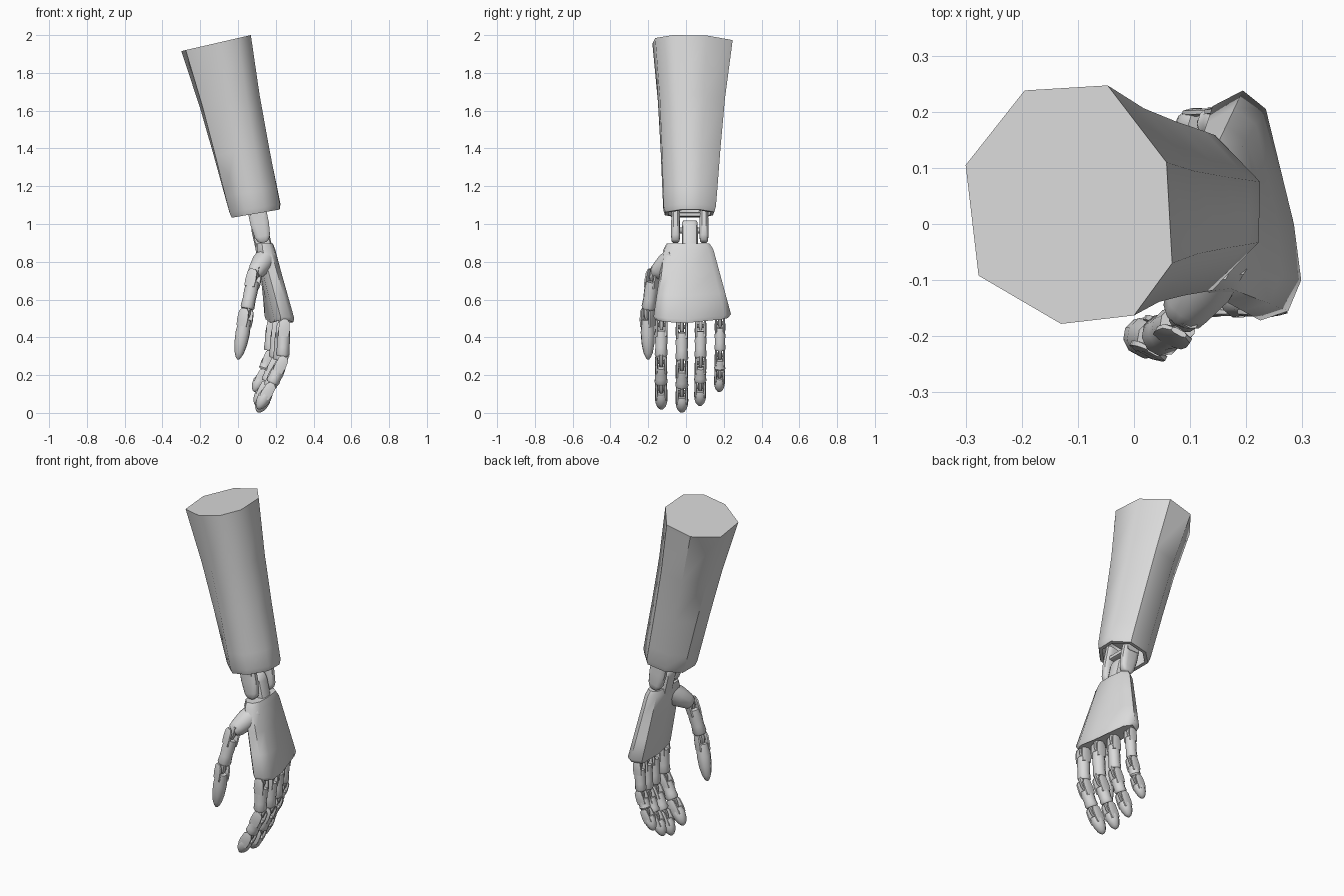
import bpy, bmesh, math
from mathutils import Vector

if "Cube" in bpy.data.objects:
    bpy.data.objects.remove(bpy.data.objects["Cube"])

grey = bpy.data.materials.new("light_grey")
grey.diffuse_color = (0.7, 0.7, 0.7, 1)
grey.use_nodes = True
grey.node_tree.nodes["Principled BSDF"].inputs["Base Color"].default_value = grey.diffuse_color


def loft(name, rings, angle=40):
    """Skin a list of equal-length point rings and cap both ends."""
    bm = bmesh.new()
    loops = [[bm.verts.new(p) for p in ring] for ring in rings]
    n = len(loops[0])
    for a, b in zip(loops, loops[1:]):
        for i in range(n):
            j = (i + 1) % n
            bm.faces.new((a[i], a[j], b[j], b[i]))
    bm.faces.new(loops[0])
    bm.faces.new(loops[-1])
    bmesh.ops.recalc_face_normals(bm, faces=bm.faces)
    me = bpy.data.meshes.new(name)
    bm.to_mesh(me)
    bm.free()
    me.shade_smooth()
    me.set_sharp_from_angle(angle=math.radians(angle))
    me.materials.append(grey)
    ob = bpy.data.objects.new(name, me)
    bpy.context.collection.objects.link(ob)
    return ob


def bone(name, a, b, sections, shift=0.0, sides=10, power=1.0, across=(0, 1, 0)):
    """Tube from a to b; sections are (fraction, half width, half depth)."""
    a, b = Vector(a), Vector(b)
    d = (b - a).normalized()
    s = Vector(across)
    s = (s - d * s.dot(d)).normalized()
    n = d.cross(s)

    def sp(v):
        return math.copysign(abs(v) ** power, v)
    rings = []
    for t, w, h in sections:
        ring = []
        for k in range(sides):
            ang = 2 * math.pi * (k + 0.5) / sides
            ring.append(a.lerp(b, t) + s * (shift + w * sp(math.cos(ang)))
                        + n * (h * sp(math.sin(ang))))
        rings.append(ring)
    return loft(name, rings)


def lerp_ring(a, b, t):
    return [Vector(p).lerp(Vector(q), t) for p, q in zip(a, b)]


def scaled(ring, k):
    c = sum(ring, Vector()) / len(ring)
    return [c + (p - c) * k for p in ring]


# Forearm: tapering octagonal sleeve with a recessed lower opening
top_xy = [(-.30, .105), (-.195, .238), (-.047, .247), (.058, .11),
          (.068, -.07), (0, -.163), (-.13, -.178), (-.277, -.092)]
low_xy = [(-.045, .08), (.03, .15), (.145, .158), (.225, .075),
          (.222, -.033), (.14, -.118), (.035, -.12), (-.045, -.04)]
top = [Vector((x, y, 2.0 + (x - .068) * .23)) for x, y in top_xy]
low = [Vector((x, y, 1.06 + (x + .045) * .17)) for x, y in low_xy]
rings = [scaled(lerp_ring(top, low, t), k) for t, k in
         ((0, 1), (.35, .95), (.65, .96), (.9, .99), (1, 1))]
rim = scaled([p + Vector((.004, 0, -.028)) for p in low], .94)
inner = scaled(rim, .86)
recess = [p + Vector((-.03, 0, .13)) for p in inner]
loft("forearm", rings + [rim, inner, recess], 46)

# Wrist: two fork arms, a crossbar and a central tongue
pill = [(0, .021, .050), (.55, .024, .050), (.85, .024, .042), (.96, .021, .030), (1, .014, .016)]
for i, y in enumerate((-.055, .095)):
    bone("wrist_fork_%d" % i, (.09, y, 1.12), (.136, y, .902), pill, power=.6, sides=12)
bone("wrist_crossbar", (.103, -.08, 1.05), (.103, .12, 1.05),
     [(0, .04, .014), (1, .04, .014)], sides=8, power=.5, across=(1, 0, 0))
bone("wrist_tongue", (.14, .02, .86), (.105, .02, 1.015),
     [(0, .043, .045), (.75, .043, .045), (.93, .042, .036), (1, .036, .02)], power=.5, sides=12)
bone("wrist_pin", (.125, -.07, .965), (.125, .11, .965),
     [(0, .016, .016), (1, .016, .016)], across=(1, 0, 0))

# Palm: flattened loft widening toward the knuckles
heel = [Vector(p + (.865,)) for p in
        [(.15, .145), (.183, .12), (.197, .02), (.195, -.07), (.172, -.115),
         (.13, -.12), (.10, -.085), (.093, .02), (.11, .12)]]
edge = [Vector((x, y, .515 - .02 * (1 - (y / .2) ** 2))) for x, y in
        [(.194, .238), (.235, .205), (.285, 0), (.298, -.10), (.275, -.155),
         (.225, -.172), (.19, -.13), (.168, 0), (.14, .21)]]
crown = scaled([p + Vector((-.005, 0, .031)) for p in heel], .86)
under = scaled([p + Vector((0, 0, -.02)) for p in edge], .93)
loft("palm", [crown, heel] + [lerp_ring(heel, edge, t) for t in (.33, .66)]
     + [edge, under], 50)

# Thumb mound reaching from the palm toward the thumb
bone("thumb_mound", (.155, -.05, .83), (.085, -.165, .735),
     [(0, .06, .055), (.4, .062, .058), (.8, .047, .047), (.95, .040, .040), (1, .030, .032)],
     across=(.5, -.1, .6))


def digit(name, pts, r, across=(0, 1, 0)):
    """Hinged digit: two links with forks and tongues, then a fingertip."""
    pts = [Vector(p) for p in pts]
    labels = ("proximal", "middle", "tip")[:len(pts) - 1]
    if len(labels) == 2:
        labels = ("proximal", "tip")
    for label, a, b in zip(labels, pts, pts[1:]):
        length = (b - a).length
        f = r * .75 / length                  # fork overlap as a fraction
        # Paired fork plates around the hinge
        for sgn in (-1, 1):
            bone("%s_%s_fork_%s" % (name, label, "a" if sgn < 0 else "b"), a, b,
                 [(-f * 1.15, r * .14, r * .4), (-f * .6, r * .22, r * .78),
                  (f, r * .24, r * .88), (f * 2.2, r * .22, r * .8)],
                 shift=sgn * r * .68, sides=8, power=.7, across=across)
        # Tongue and pin inside the forks
        d = (b - a).normalized()
        bone("%s_%s_tongue" % (name, label), a - d * r * 1.3, a + d * r * .7,
             [(0, r * .36, r * .6), (.7, r * .36, r * .6), (1, r * .3, r * .3)],
             sides=8, power=.6, across=across)
        s = Vector(across).normalized() * r * .8
        bone("%s_%s_pin" % (name, label), a - s, a + s,
             [(0, r * .3, r * .3), (1, r * .3, r * .3)], sides=8, across=(1, 0, .3))
        # Main body of the link
        if label == "tip":
            body = [(f * .9, r * .85, r * .85), (.4, r, r * 1.02), (.65, r * .9, r * .92),
                    (.85, r * .66, r * .66), (.96, r * .36, r * .36), (1, r * .12, r * .12)]
        else:
            body = [(f * 1.1, r * .88, r * .88), (.4, r * .96, r * .98), (.6, r * .9, r * .92),
                    (1 - f * 1.5, r * 1.0, r * 1.0), (1 - f * 1.1, r * .85, r * .85)]
        bone("%s_%s_body" % (name, label), a, b, body, across=across)


# Four fingers curling inward, then the thumb
digit("index_finger", [(.245, -.13, .465), (.235, -.132, .27), (.168, -.132, .13), (.105, -.13, .02)], .036)
digit("middle_finger", [(.232, -.022, .455), (.218, -.022, .25), (.155, -.022, .11), (.105, -.022, .003)], .036)
digit("ring_finger", [(.208, .077, .46), (.195, .077, .265), (.143, .075, .14), (.095, .074, .038)], .034)
digit("little_finger", [(.178, .18, .475), (.165, .18, .305), (.130, .178, .205), (.085, .176, .112)], .031)
digit("thumb", [(.085, -.175, .725), (.042, -.204, .52), (.0, -.200, .283)], .038, (.45, .8, .1))
